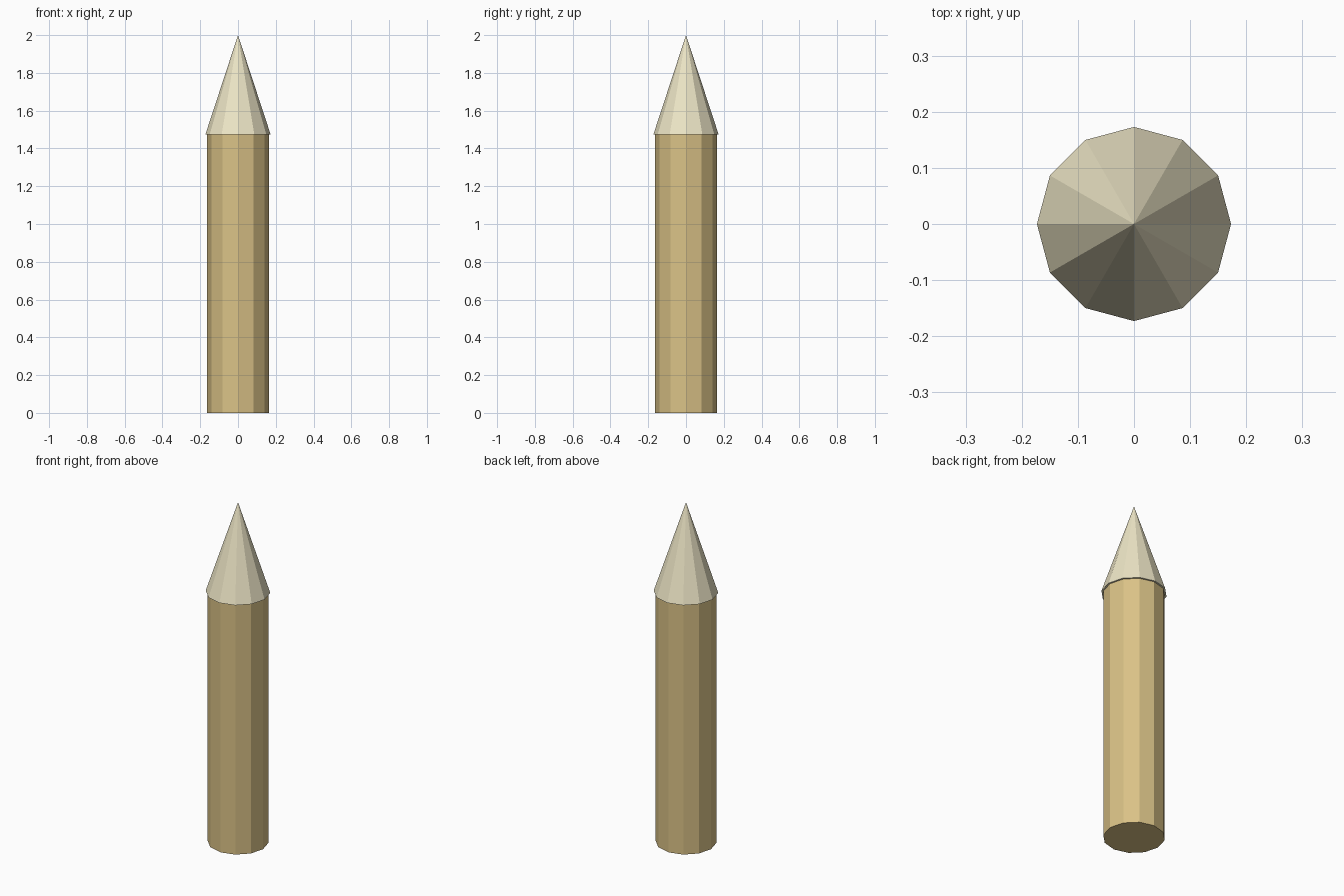
import bpy

if "Cube" in bpy.data.objects:
    bpy.data.objects.remove(bpy.data.objects["Cube"])

SIDES = 12
HEIGHT = 2.0
SHOULDER = 1.473  # where the shaft meets the point


def part(name, r_bottom, r_top, z0, z1, colour):
    """Flat-shaded, closed twelve-sided cone or cylinder between two heights."""
    bpy.ops.mesh.primitive_cone_add(
        vertices=SIDES, radius1=r_bottom, radius2=r_top,
        depth=z1 - z0, location=(0, 0, (z0 + z1) / 2))
    obj = bpy.context.object
    obj.name = name
    mat = bpy.data.materials.new(name + "_wood")
    mat.diffuse_color = (*colour, 1)
    mat.use_nodes = True
    mat.node_tree.nodes["Principled BSDF"].inputs["Base Color"].default_value = mat.diffuse_color
    obj.data.materials.append(mat)
    return obj


# Straight wooden shaft
part("shaft", 0.163, 0.163, 0, SHOULDER, (0.70, 0.54, 0.24))

# Paler sharpened point, slightly wider than the shaft
part("point", 0.173, 0, SHOULDER, HEIGHT, (0.84, 0.78, 0.56))
